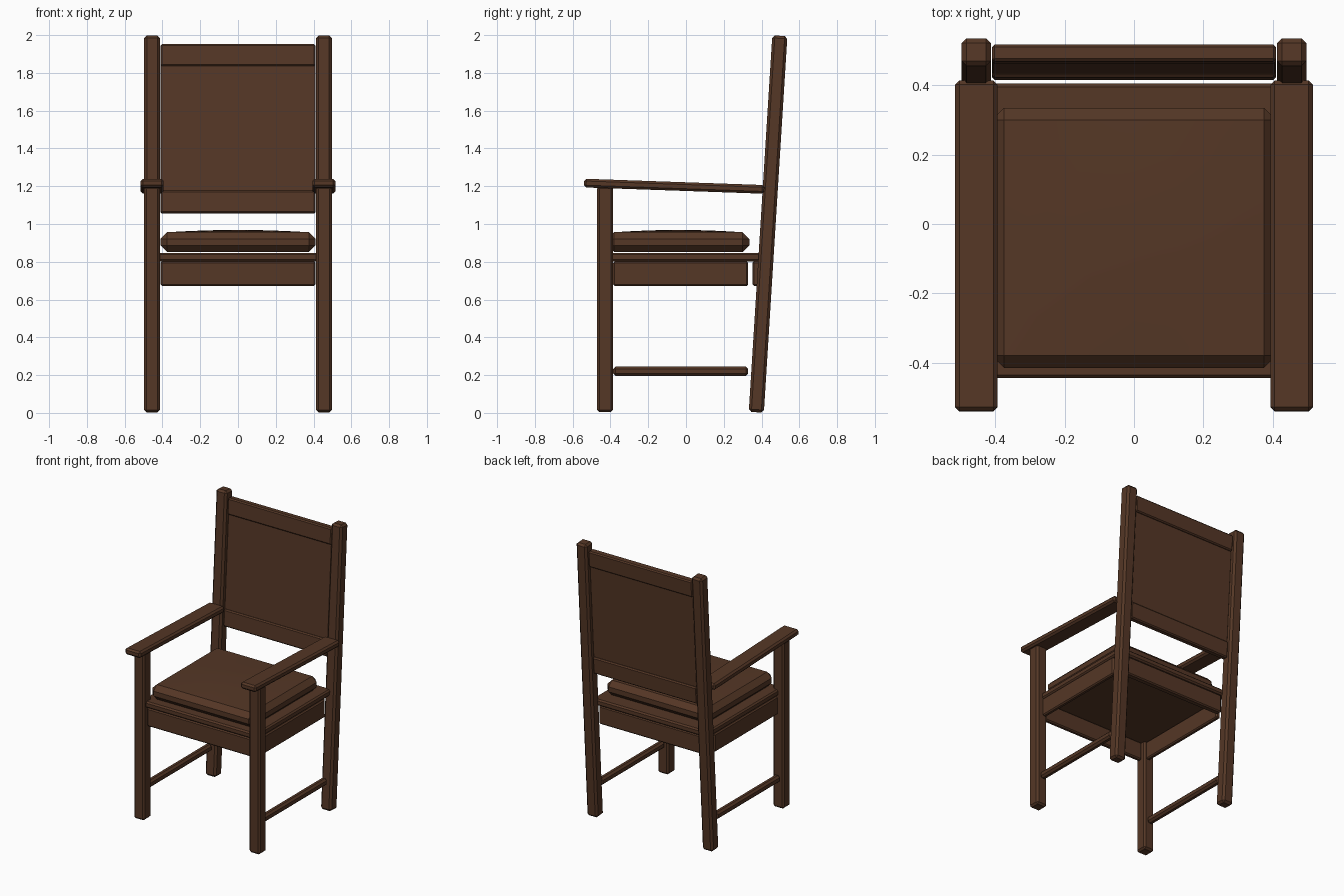
import bpy, bmesh, math
from mathutils import Vector

old = bpy.data.objects.get("Cube")
if old:
    bpy.data.objects.remove(old, do_unlink=True)

wood = bpy.data.materials.new("dark_brown_wood")
wood.use_nodes = True
wood.diffuse_color = (0.09, 0.038, 0.019, 1)
wood.node_tree.nodes["Principled BSDF"].inputs["Base Color"].default_value = wood.diffuse_color


def beam(name, center, size, bevel=0.012, tilt=0.0):
    """Chamfered box, tilted about the x axis."""
    bm = bmesh.new()
    bmesh.ops.create_cube(bm, size=1)
    bmesh.ops.scale(bm, vec=Vector(size), verts=bm.verts)
    bmesh.ops.bevel(bm, geom=bm.edges[:], offset=bevel, segments=1,
                    profile=0.5, affect='EDGES')
    mesh = bpy.data.meshes.new(name)
    bm.to_mesh(mesh)
    bm.free()
    mesh.materials.append(wood)
    ob = bpy.data.objects.new(name, mesh)
    ob.location = center
    ob.rotation_euler.x = tilt
    bpy.context.collection.objects.link(ob)
    return ob


# The back leans: y position of its centre plane at a height
SLOPE = 0.0625
LEAN = -math.atan(SLOPE)


def back_y(z):
    return 0.372 + SLOPE * z


# Legs, arms and side rails, mirrored
for side, s in (("left", 1), ("right", -1)):
    beam(f"{side}_front_leg", (s * 0.455, -0.428, 0.602), (0.084, 0.084, 1.195))
    beam(f"{side}_back_post", (s * 0.455, back_y(1.0), 1.0), (0.084, 0.08, 1.997), 0.014, LEAN)
    beam(f"{side}_armrest", (s * 0.455, -0.063, 1.2), (0.122, 0.955, 0.046), 0.012, -0.035)
    beam(f"{side}_seat_rail", (s * 0.44, -0.028, 0.737), (0.032, 0.715, 0.13), 0.008)
    beam(f"{side}_stretcher", (s * 0.455, -0.028, 0.22), (0.045, 0.715, 0.05), 0.013)

# Seat frame
beam("front_seat_rail", (0, -0.425, 0.737), (0.82, 0.032, 0.13), 0.008)
beam("back_seat_rail", (0, 0.375, 0.737), (0.82, 0.045, 0.13), 0.008)
beam("seat_board", (0, -0.02, 0.825), (0.91, 0.85, 0.045), 0.01)

# Backrest
for name, z, h, t in (("top_back_rail", 1.893, 0.116, 0.05),
                      ("lower_back_rail", 1.116, 0.12, 0.045)):
    beam(name, (0, back_y(z), z), (0.82, t, h), 0.008, LEAN)
beam("back_panel", (0, back_y(1.505), 1.505), (0.82, 0.022, 0.72), 0.003, LEAN)

# Cushion with a gently crowned top
cushion = beam("seat_cushion", (0, -0.04, 0.904), (0.82, 0.75, 0.105), 0.035)
bm = bmesh.new()
bm.from_mesh(cushion.data)
top = max(bm.faces, key=lambda f: f.calc_center_median().z)
edges = list(top.edges)
bmesh.ops.subdivide_edges(bm, edges=edges, cuts=5, use_grid_fill=True)
peak = max(v.co.z for v in bm.verts)
for v in bm.verts:
    if v.co.z > peak - 0.001:
        v.co.z += 0.012 * (1 - (v.co.x / 0.375) ** 2) * (1 - (v.co.y / 0.34) ** 2)
bm.to_mesh(cushion.data)
bm.free()
bpy.ops.object.select_all(action='DESELECT')
cushion.select_set(True)
bpy.context.view_layer.objects.active = cushion
bpy.ops.object.shade_smooth_by_angle(angle=math.radians(20))
